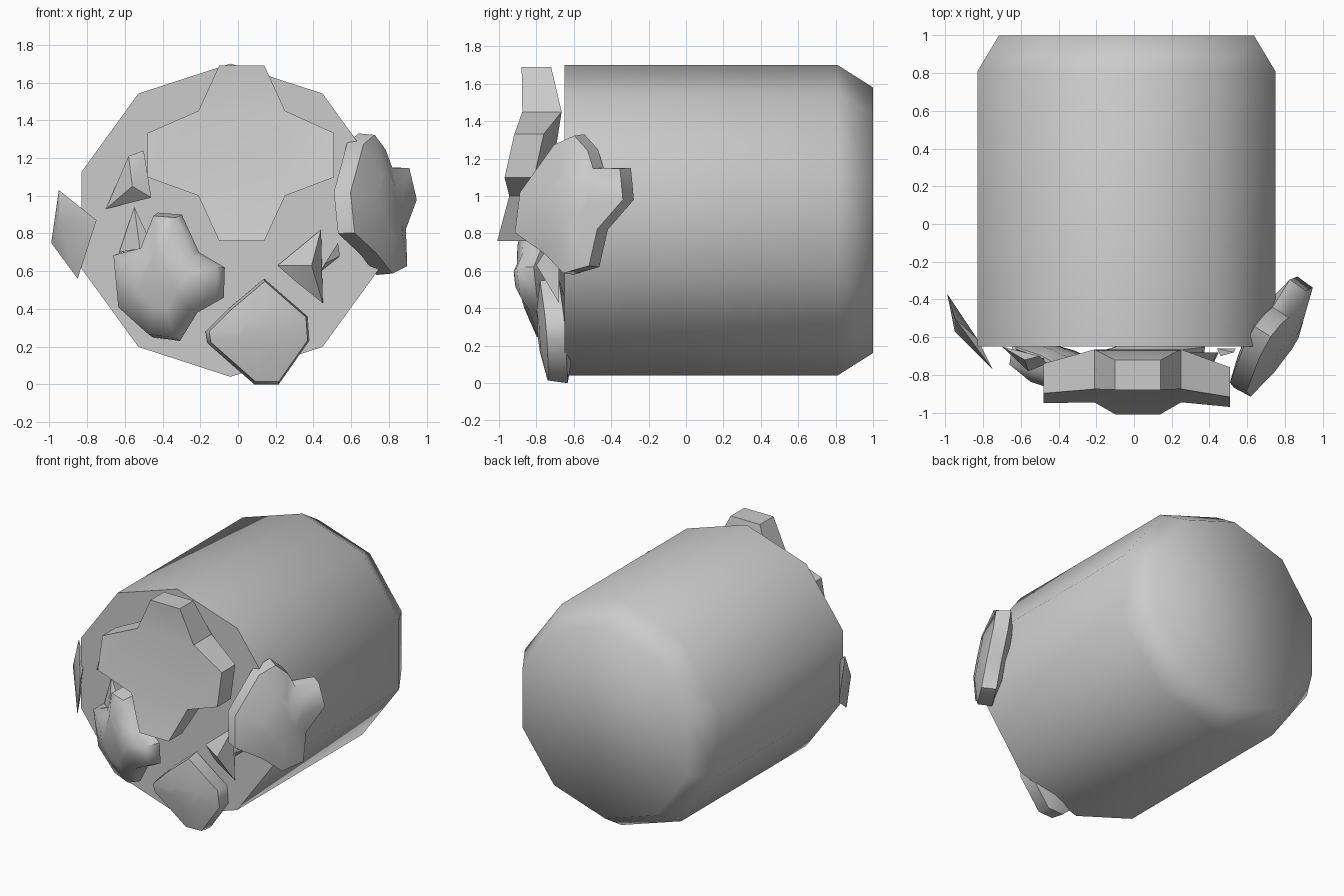
import bpy, bmesh, math
from mathutils import Vector

if "Cube" in bpy.data.objects:
    bpy.data.objects.remove(bpy.data.objects["Cube"])


def finish(name, bm, angle):
    bmesh.ops.recalc_face_normals(bm, faces=bm.faces[:])
    me = bpy.data.meshes.new(name)
    bm.to_mesh(me)
    bm.free()
    ob = bpy.data.objects.new(name, me)
    bpy.context.collection.objects.link(ob)
    bpy.ops.object.select_all(action='DESELECT')
    ob.select_set(True)
    bpy.context.view_layer.objects.active = ob
    bpy.ops.object.shade_smooth_by_angle(angle=math.radians(angle))
    return ob


def loft(bm, rings):
    # Skin a list of equal-length point rings and cap both ends
    rows = [[bm.verts.new(p) for p in r] for r in rings]
    n = len(rows[0])
    for a, b in zip(rows, rows[1:]):
        for i in range(n):
            j = (i + 1) % n
            bm.faces.new((a[i], a[j], b[j], b[i]))
    bm.faces.new(rows[0])
    bm.faces.new(rows[-1])


def rock(name, centre, yaw, lean, outline, layers):
    # Layers are (scale, depth) copies of the outline along the outward normal
    a = math.radians(yaw)
    u = Vector((math.cos(a), math.sin(a), 0))
    n = Vector((math.sin(a), -math.cos(a), 0))
    c = Vector(centre)
    up = Vector((0, 0, 1)) - n * lean
    bm = bmesh.new()
    loft(bm, [[c + u * p * s + up * q * s + n * d for p, q in outline]
              for s, d in layers])
    finish(name, bm, 60)


def shard(name, points):
    bm = bmesh.new()
    for p in points:
        bm.verts.new(p)
    bmesh.ops.convex_hull(bm, input=bm.verts[:])
    finish(name, bm, 30)


# Ten-sided body with a tapered back end
bm = bmesh.new()
loft(bm, [[(-0.04 + r * math.sin(math.tau * i / 10), y,
            0.87 + r * math.cos(math.tau * i / 10)) for i in range(10)]
          for r, y in ((0.83, -0.65), (0.83, 0.81), (0.71, 1.0))])
finish("body", bm, 65)

# Cross-shaped plate: a block with four tapered arms
bm = bmesh.new()
bmesh.ops.create_cube(bm, size=2)
for v in bm.verts:
    x, y, z = v.co
    v.co = (0.02 + x * 0.23, -0.805 + y * 0.105 + z * 0.035, 1.225 + z * 0.225)
bm.normal_update()
ends = {(0, 1): (0.02, -0.80, 1.69), (0, -1): (0.02, -0.93, 0.76),
        (-1, 0): (-0.48, -0.845, 1.215), (1, 0): (0.51, -0.865, 1.215)}
for f in bm.faces[:]:
    if abs(f.normal.y) > 0.7:
        continue
    key = (round(f.normal.x), round(f.normal.z))
    new = bmesh.ops.extrude_discrete_faces(bm, faces=[f])["faces"][0]
    mid = new.calc_center_median()
    for v in new.verts:
        d = v.co - mid
        v.co = Vector(ends[key]) + Vector((d.x * 0.52, d.y * 0.75, d.z * 0.52))
finish("cross_plate", bm, 35)

# Large plates around the front
right = [(-0.71, 1.28), (-0.60, 1.33), (-0.52, 1.25), (-0.48, 1.15), (-0.33, 1.15),
         (-0.30, 0.98), (-0.43, 0.82), (-0.46, 0.62), (-0.60, 0.58), (-0.72, 0.69),
         (-0.89, 0.80), (-0.88, 1.02)]
rock("right_plate", (0.73, -0.60, 0.95), 58, 0.15,
     [((y + 0.6) / 0.87, z - 0.95) for y, z in right],
     [(0.45, 0.1), (0.98, 0.05), (1, -0.05), (0.6, -0.09)])

left = [(-0.67, 0.69), (-0.51, 0.73), (-0.43, 0.91), (-0.30, 0.90), (-0.21, 0.70),
        (-0.07, 0.62), (-0.08, 0.46), (-0.23, 0.38), (-0.33, 0.23), (-0.48, 0.25),
        (-0.65, 0.40)]
rock("left_plate", (-0.37, -0.77, 0.57), -17, -0.1,
     [(x + 0.37, z - 0.57) for x, z in left],
     [(0.5, 0.11), (0.95, 0.05), (1, -0.05), (0.6, -0.09)])

lower = [(0.14, 0.56), (0.37, 0.36), (0.38, 0.23), (0.22, 0.0), (0.09, 0.0),
         (-0.16, 0.22), (-0.17, 0.28), (-0.05, 0.40)]
rock("lower_plate", (0.12, -0.71, 0.28), 3, -0.08,
     [(x - 0.12, z - 0.28) for x, z in lower],
     [(0.4, 0.08), (0.95, 0.05), (1, -0.05), (0.6, -0.08)])

# Small shards between the plates
shard("outer_shard", [(-0.95, -0.50, 1.03), (-0.75, -0.77, 0.87), (-0.85, -0.66, 0.56),
                      (-0.99, -0.37, 0.75), (-0.95, -0.57, 0.86), (-0.83, -0.61, 0.93)])
shard("upper_shard", [(-0.58, -0.72, 1.21), (-0.50, -0.70, 1.24), (-0.46, -0.74, 0.99),
                      (-0.70, -0.65, 0.93), (-0.56, -0.78, 1.05)])
shard("middle_shard", [(-0.55, -0.69, 0.94), (-0.46, -0.72, 0.75),
                       (-0.63, -0.66, 0.70), (-0.52, -0.76, 0.72)])
shard("right_shard", [(0.44, -0.68, 0.82), (0.21, -0.68, 0.63), (0.30, -0.70, 0.55),
                      (0.45, -0.68, 0.43), (0.39, -0.80, 0.63)])
shard("corner_shard", [(0.53, -0.68, 0.75), (0.54, -0.66, 0.68),
                       (0.44, -0.66, 0.60), (0.46, -0.70, 0.64)])
